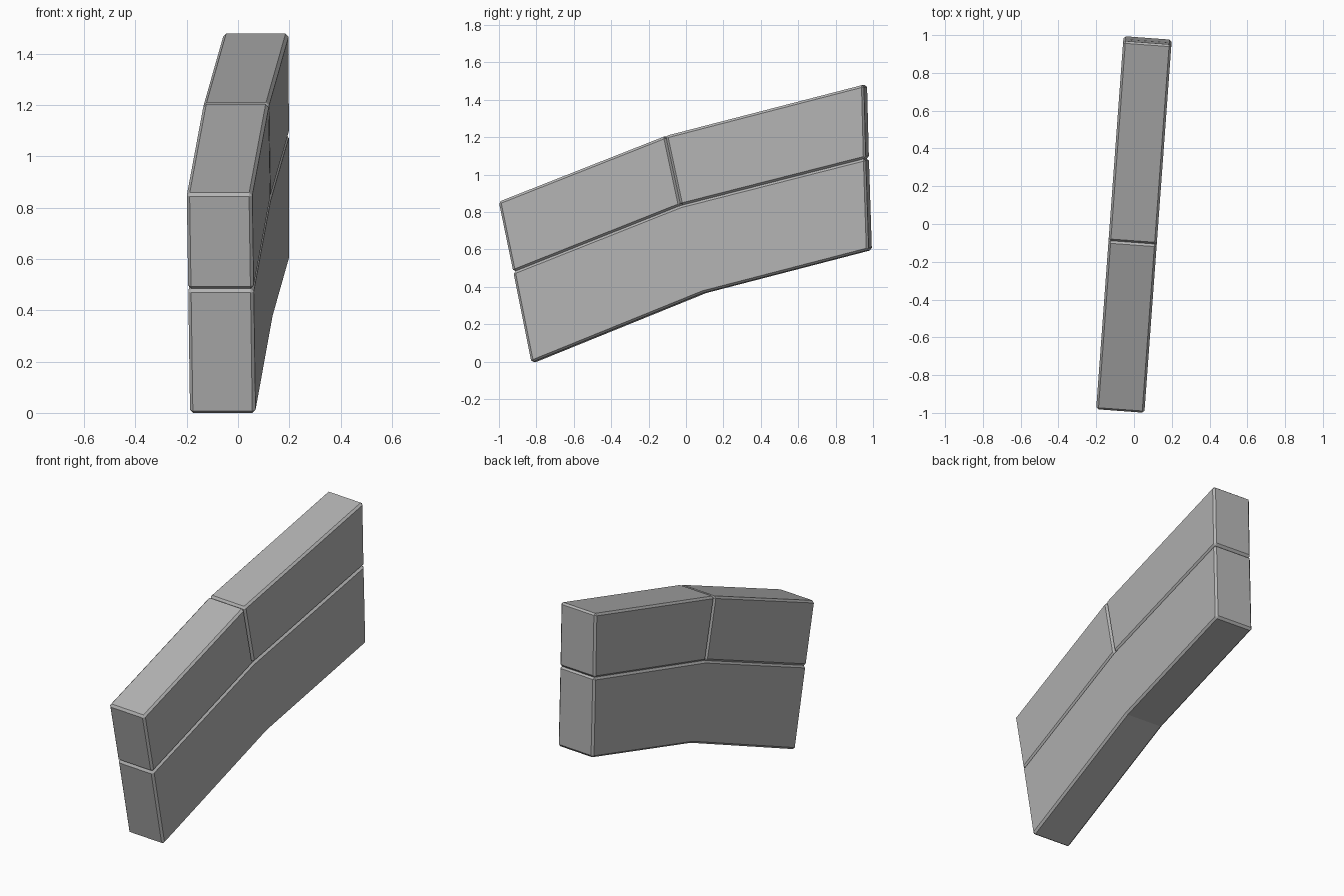
import bpy, bmesh, math

cube = bpy.data.objects.get("Cube")
if cube:
    bpy.data.objects.remove(cube, do_unlink=True)

WIDTH = 0.256
YAW = math.radians(-4.2)

stone = bpy.data.materials.new("stone grey")
stone.use_nodes = True
GREY = (0.45, 0.45, 0.45, 1)
stone.diffuse_color = GREY
stone.node_tree.nodes["Principled BSDF"].inputs["Base Color"].default_value = GREY


def block(name, profile):
    """Extrude a side profile (y, z) across the width and chamfer its edges."""
    bm = bmesh.new()
    face = bm.faces.new([bm.verts.new((-WIDTH / 2, y, z)) for y, z in profile])
    side = bmesh.ops.extrude_face_region(bm, geom=[face])["geom"]
    verts = [v for v in side if isinstance(v, bmesh.types.BMVert)]
    bmesh.ops.translate(bm, verts=verts, vec=(WIDTH, 0, 0))
    bmesh.ops.recalc_face_normals(bm, faces=bm.faces)
    mesh = bpy.data.meshes.new(name)
    bm.to_mesh(mesh)
    bm.free()
    mesh.materials.append(stone)
    obj = bpy.data.objects.new(name, mesh)
    bpy.context.collection.objects.link(obj)
    obj.rotation_euler.z = YAW
    bevel = obj.modifiers.new("chamfer", "BEVEL")
    bevel.width = 0.012
    bevel.segments = 1
    bevel.limit_method = "ANGLE"
    bevel.angle_limit = math.radians(30)
    return obj


# Shared joint line between the two courses, front to back
joint_front, joint_mid, joint_back = (-0.917, 0.48), (-0.02, 0.835), (0.972, 1.087)
ridge = (-0.10, 1.207)

# Lower course: one bent slab
block("lower_block", [joint_front, (-0.82, -0.005), (0.10, 0.367),
                      (0.988, 0.597), joint_back, joint_mid])

# Upper course: two slabs meeting at the bend
block("upper_front_block", [joint_front, joint_mid, ridge, (-0.995, 0.855)])
block("upper_back_block", [joint_mid, joint_back, (0.962, 1.481), ridge])
